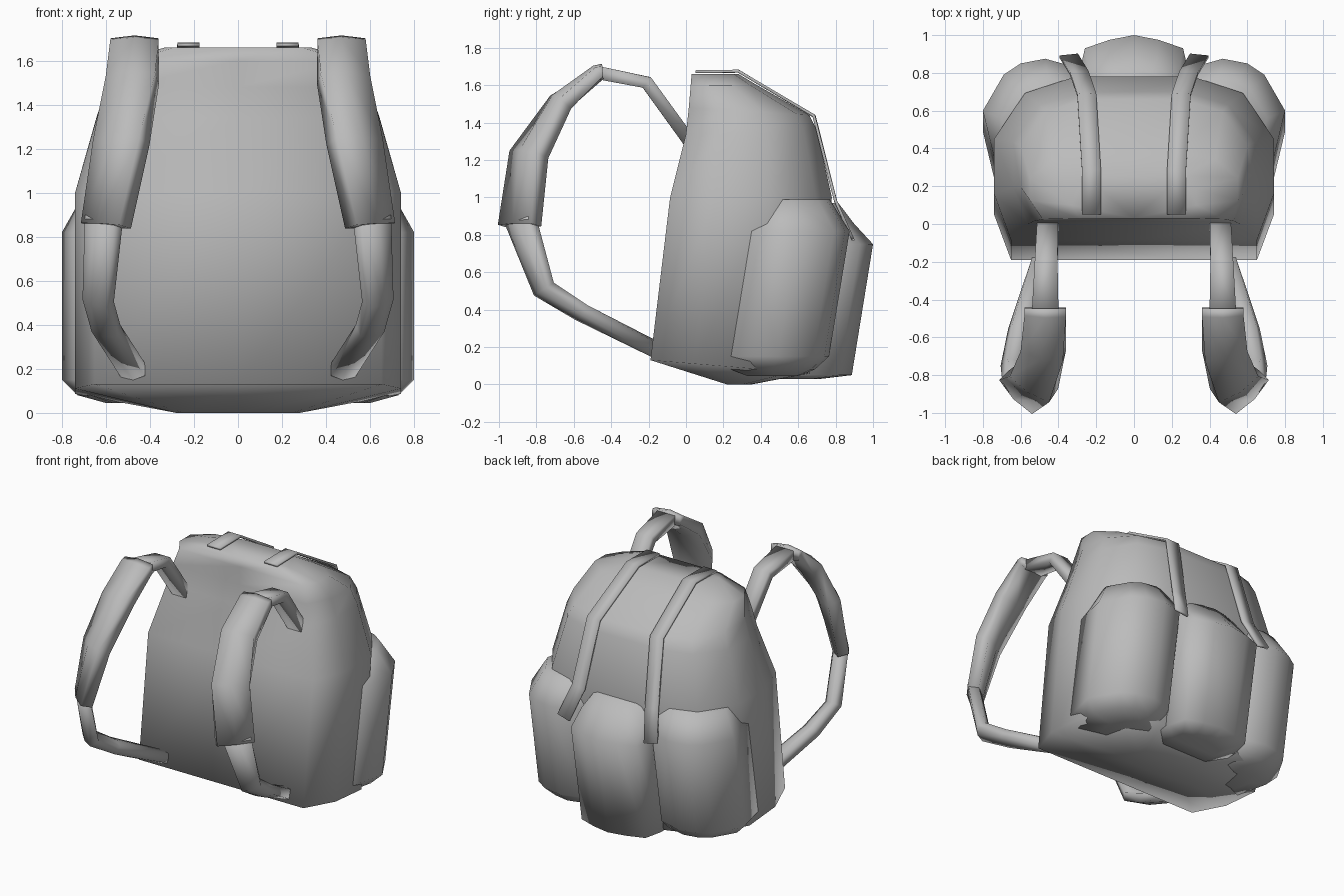
import bpy, bmesh, math
from mathutils import Vector, Matrix

cube = bpy.data.objects.get("Cube")
if cube:
    bpy.data.objects.remove(cube, do_unlink=True)

grey = bpy.data.materials.new("grey_fabric")
grey.use_nodes = True
grey.diffuse_color = (0.5, 0.5, 0.5, 1)
grey.node_tree.nodes["Principled BSDF"].inputs["Base Color"].default_value = (0.5, 0.5, 0.5, 1)


def loft(name, rings, mirror=False):
    """Skin a smooth closed surface through rings of points, optionally mirrored in x."""
    bm = bmesh.new()
    loops = [[bm.verts.new((-p[0] if mirror else p[0], p[1], p[2])) for p in r] for r in rings]
    for a, b in zip(loops, loops[1:]):
        for i in range(len(a)):
            j = (i + 1) % len(a)
            bm.faces.new((a[i], a[j], b[j], b[i]))
    bm.faces.new(loops[0])
    bm.faces.new(loops[-1])
    bmesh.ops.recalc_face_normals(bm, faces=bm.faces)
    for f in bm.faces:
        f.smooth = True
    mesh = bpy.data.meshes.new(name)
    bm.to_mesh(mesh)
    bm.free()
    mesh.materials.append(grey)
    bpy.context.collection.objects.link(bpy.data.objects.new(name, mesh))


def pair(name, rings):
    loft("left_" + name, rings)
    loft("right_" + name, rings, mirror=True)


def sweep(path, section):
    """Rings along a path of (x, y, z, half width, half thickness, twist)."""
    pts = [Vector(p[:3]) for p in path]
    rings = []
    for i, (x, y, z, w, t, twist) in enumerate(path):
        tangent = (pts[min(i + 1, len(pts) - 1)] - pts[max(i - 1, 0)]).normalized()
        side = Vector((1, 0, 0))
        side = (side - tangent * side.dot(tangent)).normalized()
        side = Matrix.Rotation(math.radians(twist), 3, tangent) @ side
        out = side.cross(tangent)
        rings.append([pts[i] + side * u * w + out * v * t for u, v in section])
    return rings


# Main bag: half width, front y, back y, front z, back z
half = [(0, 0), (.88, 0), (1, .28), (1, .62), (.78, .9), (.42, 1)]
outline = half + [(0, 1)] + [(-u, v) for u, v in reversed(half[1:])]
rows = [(.28, .22, .35, 0, 0), (.74, -.19, .66, .13, .06), (.74, -.085, .78, 1.0, 1.0),
        (.64, 0, .70, 1.34, 1.36), (.60, .015, .66, 1.48, 1.44),
        (.55, .025, .38, 1.6, 1.6), (.33, .03, .28, 1.66, 1.66)]
loft("main_bag", [[(u * w, f + (b - f) * v, zf + (zb - zf) * v) for u, v in outline]
                  for w, f, b, zf, zb in rows])


# Pockets: plan outline scaled about a centre, shifted in y, at each height
def pocket_rings(plan, cx, cy, levels):
    return [[(cx + (x - cx) * s, cy + (y - cy) * s + dy, z) for x, y in plan]
            for s, dy, z in levels]


side_plan = [(.24, .4), (.24, .72), (.31, .83), (.47, .875), (.6, .85), (.69, .79), (.8, .6), (.735, .33)]
pair("side_pocket", pocket_rings(side_plan, .4, .45, [
    (.5, -.06, .045), (.82, -.11, .08), (1, -.11, .15), (1, 0, .82), (.76, -.005, .99)]))
back_plan = [(-.3, .55), (-.29, .8), (-.26, .93), (-.13, .975), (0, 1),
             (.13, .975), (.26, .93), (.29, .8), (.3, .55)]
loft("back_pocket", pocket_rings(back_plan, 0, .55, [
    (.6, -.1, .03), (.97, -.1, .05), (1, 0, .75), (.93, -.07, .86), (.7, -.05, .97)]))

# Shoulder straps: broad twisted pad with narrow webbing above and below
pad = [(-1, -.7), (0, -1), (1, -.7), (1, .7), (0, 1), (-1, .7)]
flat = [(-1, -1), (1, -1), (1, 1), (-1, 1)]
pair("shoulder_pad", sweep([
    (.47, -.445, 1.67, .11, .045, 0), (.47, -.47, 1.668, .11, .045, 0),
    (.48, -.67, 1.51, .115, .06, -12), (.53, -.84, 1.23, .125, .065, -32),
    (.60, -.89, .85, .125, .055, -45)], pad))
pair("upper_webbing", sweep([
    (.47, -.46, 1.665, .07, .035, 0), (.465, -.21, 1.615, .06, .035, 0),
    (.455, .04, 1.27, .055, .035, 0)], flat))
pair("lower_webbing", sweep([
    (.61, -.885, .88, .09, .045, -45), (.635, -.76, .51, .065, .045, -35),
    (.60, -.56, .385, .06, .045, -20), (.475, -.17, .19, .055, .045, 0)], pad))

# Thin straps running over the top and down the back
pair("closure_strap", sweep([
    (.225, .05, 1.672, .05, .008, 0), (.225, .28, 1.675, .05, .008, 0),
    (.25, .685, 1.435, .05, .008, 0), (.29, .80, .98, .05, .008, 0),
    (.345, .89, .78, .05, .008, 0)], flat))
